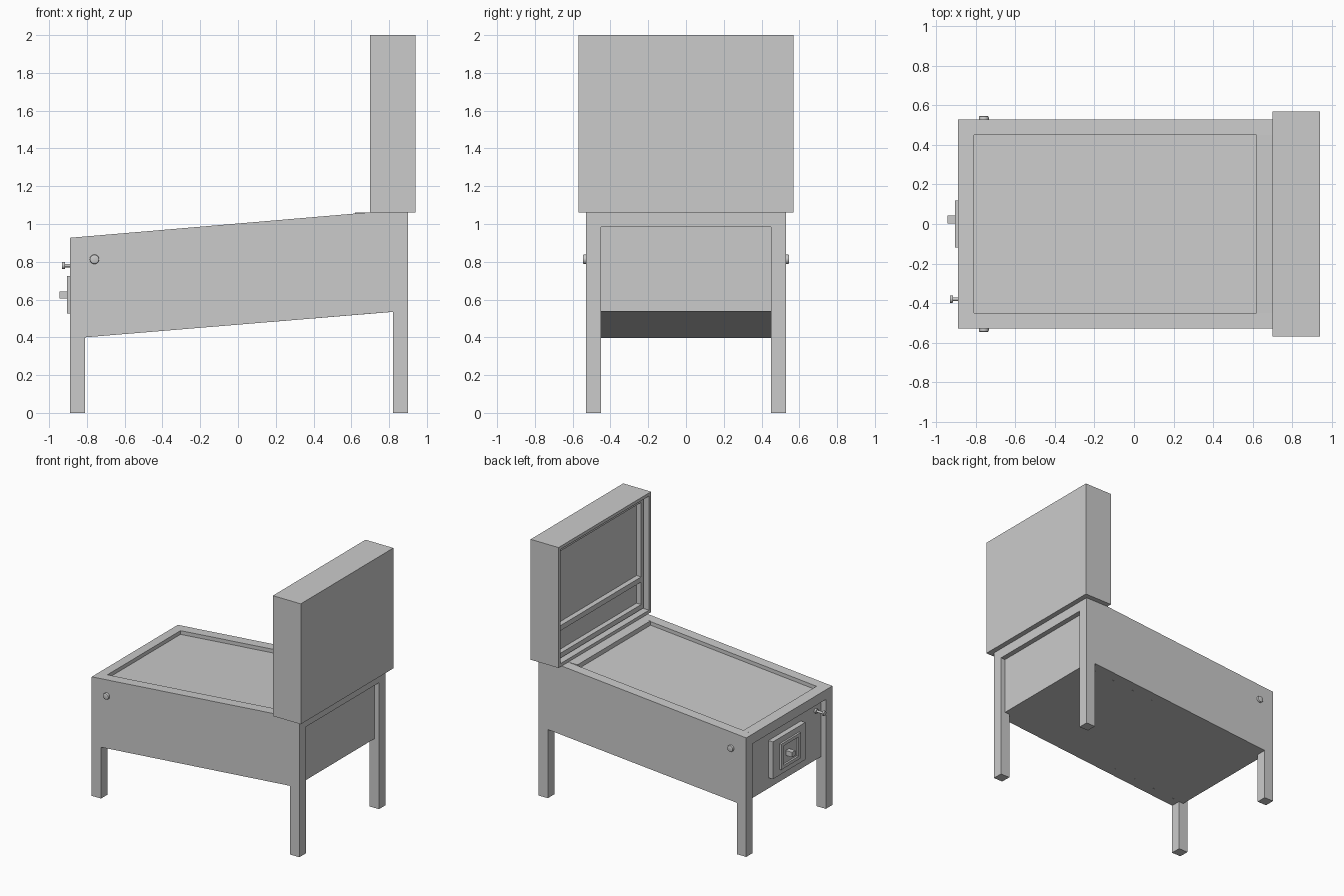
import bpy, bmesh, math
from mathutils import Matrix, Vector

if "Cube" in bpy.data.objects:
    bpy.data.objects.remove(bpy.data.objects["Cube"])


def finish(name, bm):
    bmesh.ops.recalc_face_normals(bm, faces=bm.faces)
    me = bpy.data.meshes.new(name)
    bm.to_mesh(me)
    bm.free()
    ob = bpy.data.objects.new(name, me)
    bpy.context.collection.objects.link(ob)
    return ob


def box(name, x, y, z, border=0, depth=0):
    """Box from ranges; optionally recess its -x face inside a border."""
    bm = bmesh.new()
    bmesh.ops.create_cube(bm, size=1)
    for v in bm.verts:
        v.co = Vector([r[0] if c < 0 else r[1] for c, r in zip(v.co, (x, y, z))])
    if border:
        bm.normal_update()
        face = min(bm.faces, key=lambda f: f.calc_center_median().x)
        bmesh.ops.inset_region(bm, faces=[face], thickness=border)
        inner = bmesh.ops.extrude_face_region(bm, geom=[face])
        verts = [g for g in inner["geom"] if isinstance(g, bmesh.types.BMVert)]
        bmesh.ops.translate(bm, verts=verts, vec=(depth, 0, 0))
        if face.is_valid:
            bmesh.ops.delete(bm, geom=[face], context='FACES_ONLY')
    return finish(name, bm)


def profile(name, pts, y0, y1):
    """Extrude an x-z outline along y."""
    bm = bmesh.new()
    f = bm.faces.new([bm.verts.new((x, y0, z)) for x, z in pts])
    ext = bmesh.ops.extrude_face_region(bm, geom=[f])
    verts = [g for g in ext["geom"] if isinstance(g, bmesh.types.BMVert)]
    bmesh.ops.translate(bm, verts=verts, vec=(0, y1 - y0, 0))
    return finish(name, bm)


def rod(name, center, axis, r, length, bevel=0):
    bm = bmesh.new()
    rot = Vector((0, 0, 1)).rotation_difference(Vector(axis)).to_matrix().to_4x4()
    bmesh.ops.create_cone(bm, cap_ends=True, segments=24, radius1=r, radius2=r,
                          depth=length, matrix=Matrix.Translation(center) @ rot)
    if bevel:
        rims = [e for e in bm.edges if any(len(f.verts) > 4 for f in e.link_faces)]
        bmesh.ops.bevel(bm, geom=rims, offset=bevel, segments=2, profile=0.5,
                        affect='EDGES')
    ob = finish(name, bm)
    bpy.ops.object.select_all(action='DESELECT')
    ob.select_set(True)
    bpy.context.view_layer.objects.active = ob
    bpy.ops.object.shade_smooth_by_angle(angle=math.radians(40))
    return ob


# Cabinet sides, each including its front and back leg
side = [(-0.89, 0), (-0.81, 0), (-0.81, 0.40), (0.82, 0.535), (0.82, 0),
        (0.90, 0), (0.90, 1.062), (0.70, 1.062), (-0.89, 0.927)]
for s, label in ((-1, "right"), (1, "left")):
    profile("cabinet_side_" + label, side, s * 0.45, s * 0.53)
    # Flipper button
    rod("flipper_button_" + label, (-0.76, s * 0.53, 0.813), (0, 1, 0), 0.025, 0.032, 0.006)

# Cabinet middle: recessed playfield, end panels and sloped floor
profile("cabinet_core",
        [(-0.85, 0.397), (-0.85, 0.852), (-0.89, 0.852), (-0.89, 0.927),
         (-0.81, 0.934), (-0.81, 0.905), (0.62, 1.027), (0.62, 1.062),
         (0.90, 1.062), (0.90, 0.985), (0.86, 0.985), (0.86, 0.538)],
        -0.45, 0.45)

# Backbox with a framed display window and lower window
box("backbox", (0.70, 0.94), (-0.57, 0.57), (1.062, 2.0), 0.035, 0.08)
for name, y, z in (("top", (-0.535, 0.535), (1.93, 1.965)),
                   ("middle", (-0.505, 0.505), (1.31, 1.35)),
                   ("bottom", (-0.535, 0.535), (1.097, 1.135)),
                   ("right", (-0.535, -0.505), (1.135, 1.93)),
                   ("left", (0.505, 0.535), (1.135, 1.93))):
    box("display_frame_" + name, (0.74, 0.78), y, z)

# Coin door
box("coin_door_plate", (-0.89, -0.85), (-0.2, 0.2), (0.48, 0.77))
box("coin_door", (-0.905, -0.88), (-0.12, 0.12), (0.525, 0.725), 0.035, 0.02)
box("coin_door_knob", (-0.945, -0.885), (0.003, 0.043), (0.605, 0.643))

# Plunger
rod("plunger_rod", (-0.885, -0.38, 0.78), (1, 0, 0), 0.009, 0.08)
rod("plunger_collar", (-0.856, -0.38, 0.78), (1, 0, 0), 0.018, 0.016)
rod("plunger_knob", (-0.924, -0.38, 0.78), (1, 0, 0), 0.019, 0.016, 0.003)
